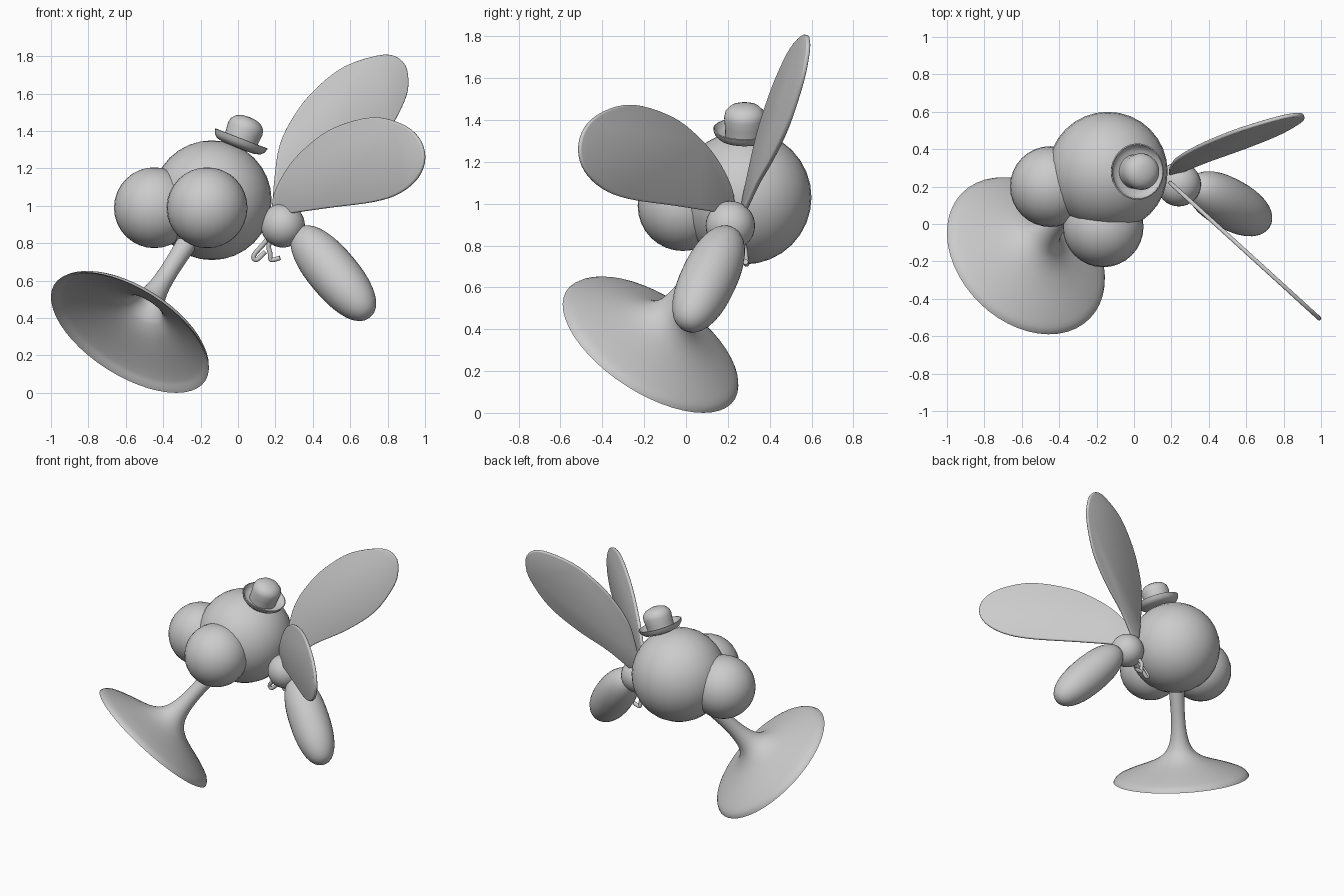
import bpy, bmesh, math
from mathutils import Vector, Matrix

if "Cube" in bpy.data.objects:
    bpy.data.objects.remove(bpy.data.objects["Cube"])


def finish(name, bm, matrix=None, angle=40):
    if matrix is not None:
        bm.transform(matrix)
    bmesh.ops.recalc_face_normals(bm, faces=bm.faces)
    me = bpy.data.meshes.new(name)
    bm.to_mesh(me)
    bm.free()
    ob = bpy.data.objects.new(name, me)
    bpy.context.collection.objects.link(ob)
    bpy.ops.object.select_all(action='DESELECT')
    ob.select_set(True)
    bpy.context.view_layer.objects.active = ob
    bpy.ops.object.shade_smooth_by_angle(angle=math.radians(angle))
    return ob


def axis_matrix(origin, direction):
    rot = Vector(direction).to_track_quat('Z', 'Y').to_matrix().to_4x4()
    return Matrix.Translation(origin) @ rot


def sphere(name, centre, radius):
    bm = bmesh.new()
    bmesh.ops.create_uvsphere(bm, u_segments=32, v_segments=16, radius=radius)
    return finish(name, bm, Matrix.Translation(centre))


def smooth_path(pts, closed=False, steps=5):
    """Catmull-Rom curve through the points."""
    n, out = len(pts), []
    get = (lambda i: Vector(pts[i % n])) if closed else (lambda i: Vector(pts[max(0, min(n - 1, i))]))
    for i in range(n if closed else n - 1):
        a, b, c, d = (get(i + k) for k in (-1, 0, 1, 2))
        for s in range(steps):
            t = s / steps
            out.append(0.5 * (2 * b + (c - a) * t + (2 * a - 5 * b + 4 * c - d) * t * t
                              + (3 * b - a - 3 * c + d) * t ** 3))
    if not closed:
        out.append(Vector(pts[-1]))
    return out


def lathe(name, profile, matrix, sides=48):
    bm = bmesh.new()
    verts = [bm.verts.new((r, 0, h)) for r, h in profile]
    edges = [bm.edges.new(p) for p in zip(verts, verts[1:])]
    bmesh.ops.spin(bm, geom=verts + edges, cent=(0, 0, 0), axis=(0, 0, 1),
                   angle=math.tau, steps=sides)
    bmesh.ops.remove_doubles(bm, verts=bm.verts, dist=0.0005)
    return finish(name, bm, matrix)


def wing(name, outline, depth):
    """Thin paddle: outline in x, z; depth gives y on the wing plane."""
    bm = bmesh.new()
    pts = smooth_path([(x, depth(x, z), z) for x, z in outline], closed=True, steps=4)
    bm.faces.new([bm.verts.new(p) for p in pts])
    ob = finish(name, bm)
    mod = ob.modifiers.new("thickness", 'SOLIDIFY')
    mod.thickness, mod.offset = 0.022, 0
    bev = ob.modifiers.new("rounding", 'BEVEL')
    bev.width, bev.segments = 0.008, 2
    return ob


def tube(name, pts, radius):
    cu = bpy.data.curves.new(name, 'CURVE')
    cu.dimensions, cu.bevel_depth, cu.bevel_resolution = '3D', radius, 3
    cu.use_fill_caps = True
    path = smooth_path(pts)
    sp = cu.splines.new('POLY')
    sp.points.add(len(path) - 1)
    for p, co in zip(sp.points, path):
        p.co = (*co, 1)
    ob = bpy.data.objects.new(name, cu)
    bpy.context.collection.objects.link(ob)
    return ob


# Head, eyes and thorax
sphere("head", (-0.14, 0.28, 1.03), 0.32)
sphere("left_eye", (-0.165, -0.015, 0.99), 0.216)
sphere("right_eye", (-0.447, 0.20, 0.99), 0.216)
sphere("thorax", (0.24, 0.212, 0.895), 0.118)

# Abdomen: slightly blunt ellipsoid
bm = bmesh.new()
bmesh.ops.create_uvsphere(bm, u_segments=32, v_segments=20, radius=1)
for v in bm.verts:
    r = math.hypot(v.co.x, v.co.y)
    v.co *= (r ** 2.3 + abs(v.co.z) ** 2.3) ** (-1 / 2.3)
    v.co = Vector((v.co.x * 0.135, v.co.y * 0.135, v.co.z * 0.32))
finish("abdomen", bm, axis_matrix((0.51, 0.108, 0.64), (0.604, -0.336, -0.723)))

# Trumpet proboscis, hollow at the mouth
horn = [(0.479, 0.0), (0.455, 0.03), (0.37, 0.067), (0.27, 0.103), (0.18, 0.14), (0.115, 0.185),
        (0.078, 0.24), (0.058, 0.32), (0.05, 0.42), (0.051, 0.55), (0.06, 0.75)]
profile = [(p.x, p.y) for p in smooth_path([(r, h, 0) for r, h in horn], steps=3)]
inner = [(r - 0.012, h - 0.008 if r > 0.1 else h) for r, h in profile[2:]]
lathe("proboscis", inner[::-1] + profile[:1] + profile[1:],
      axis_matrix((-0.578, -0.17, 0.323), (0.471, 0.481, 0.738)))

# Bowler hat with upturned brim
hat = [(0, -0.02), (0.09, -0.015), (0.125, -0.006), (0.143, 0.012), (0.151, 0.036), (0.145, 0.038),
       (0.134, 0.018), (0.118, 0.006), (0.092, 0.004), (0.094, 0.05), (0.098, 0.095),
       (0.092, 0.122), (0.07, 0.145), (0.037, 0.157), (0, 0.16)]
lathe("hat", hat, axis_matrix((0.005, 0.28, 1.325), (0.36, 0, 0.93)), 32)

# Wings
wing("back_wing",
     [(0.187, 0.99), (0.195, 1.14), (0.225, 1.33), (0.305, 1.49), (0.41, 1.62), (0.57, 1.745),
      (0.78, 1.808), (0.88, 1.77), (0.91, 1.68), (0.89, 1.56), (0.78, 1.37), (0.60, 1.215),
      (0.40, 1.09), (0.25, 0.965), (0.20, 0.95)],
     lambda x, z: 0.27 + 0.24 * (x - 0.19) + 0.19 * (z - 0.98))
wing("front_wing",
     [(0.187, 1.0), (0.205, 1.09), (0.28, 1.22), (0.385, 1.33), (0.52, 1.42), (0.716, 1.473),
      (0.87, 1.44), (0.965, 1.365), (0.998, 1.26), (0.965, 1.155), (0.87, 1.07),
      (0.73, 1.022), (0.49, 0.99), (0.28, 0.96), (0.21, 0.95)],
     lambda x, z: 0.21 - 0.91 * (x - 0.205))

# Curled legs under the thorax
tube("front_leg", [(0.18, 0.23, 0.85), (0.14, 0.24, 0.80), (0.085, 0.25, 0.735),
                   (0.10, 0.255, 0.712), (0.145, 0.26, 0.755)], 0.013)
tube("back_leg", [(0.20, 0.26, 0.84), (0.165, 0.28, 0.79), (0.172, 0.285, 0.745),
                  (0.178, 0.29, 0.712), (0.225, 0.285, 0.722)], 0.013)
